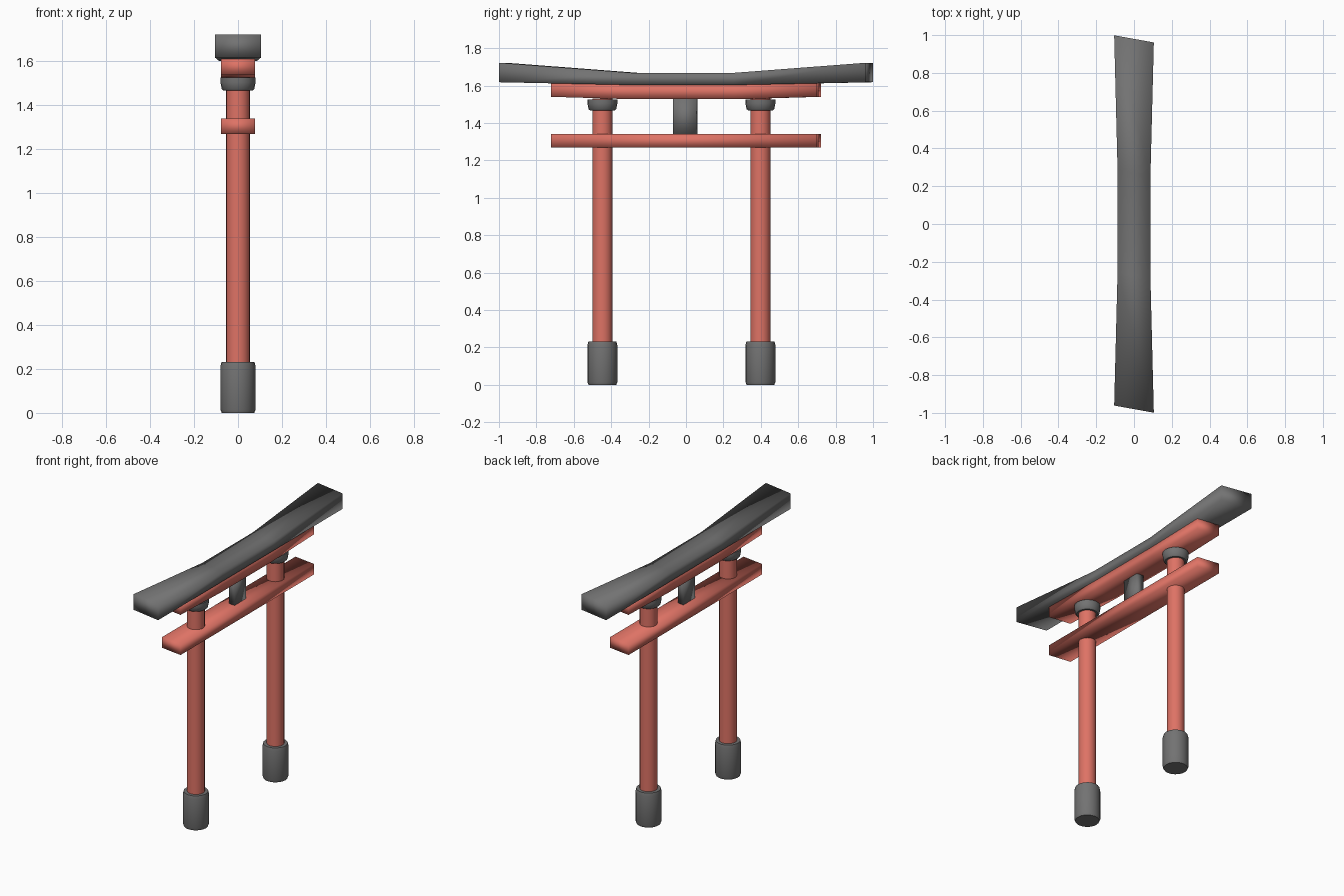
import bpy, bmesh, math

if "Cube" in bpy.data.objects:
    bpy.data.objects.remove(bpy.data.objects["Cube"])


def material(name, rgb):
    m = bpy.data.materials.new(name)
    m.diffuse_color = (*rgb, 1)
    m.use_nodes = True
    m.node_tree.nodes["Principled BSDF"].inputs["Base Color"].default_value = m.diffuse_color
    return m


RED = material("red_paint", (0.73, 0.17, 0.13))
DARK = material("dark_grey", (0.17, 0.17, 0.17))


def finish(name, bm, mat):
    bmesh.ops.recalc_face_normals(bm, faces=bm.faces)
    for f in bm.faces:
        f.smooth = True
    me = bpy.data.meshes.new(name)
    bm.to_mesh(me)
    bm.free()
    me.materials.append(mat)
    ob = bpy.data.objects.new(name, me)
    bpy.context.collection.objects.link(ob)
    return ob


def beam(name, rings, skew, mat):
    """Loft rectangles (y, half width, bottom, top) along y; skew slants the ends."""
    bm = bmesh.new()
    loops = []
    for y, w, z0, z1 in rings:
        corners = [(-w, z0), (w, z0), (w, z1), (-w, z1)]
        loops.append([bm.verts.new((x, y - skew * x, z)) for x, z in corners])
    for a, b in zip(loops, loops[1:]):
        for i in range(4):
            j = (i + 1) % 4
            bm.faces.new((a[i], a[j], b[j], b[i]))
    bm.faces.new(loops[0])
    bm.faces.new(loops[-1])
    return finish(name, bm, mat)


def lathe(name, y, profile, mat, n=20):
    """Turn a (radius, z) profile around a vertical axis at x=0."""
    bm = bmesh.new()
    loops = [[bm.verts.new((r * math.cos(2 * math.pi * k / n),
                            y + r * math.sin(2 * math.pi * k / n), z))
              for k in range(n)] for r, z in profile]
    for a, b in zip(loops, loops[1:]):
        for i in range(n):
            j = (i + 1) % n
            bm.faces.new((a[i], a[j], b[j], b[i]))
    bm.faces.new(loops[0])
    bm.faces.new(loops[-1])
    ob = finish(name, bm, mat)
    ob.data.set_sharp_from_angle(angle=math.radians(40))
    return ob


# Upswept top lintel
end, mid = (0.105, 1.618, 1.722), (0.087, 1.603, 1.668)
beam("top_lintel", [(-0.98, *end), (-0.27, *mid), (0.27, *mid), (0.98, *end)], 0.18, DARK)

# Second lintel directly beneath it
end, mid = (0.077, 1.54, 1.612), (0.077, 1.527, 1.607)
beam("second_lintel", [(-0.71, *end), (-0.27, *mid), (0.27, *mid), (0.71, *end)], 0.14, RED)

# Straight tie beam and the short strut above it
beam("tie_beam", [(-0.71, 0.077, 1.27, 1.34), (0.71, 0.077, 1.27, 1.34)], 0.14, RED)
beam("centre_strut", [(-0.067, 0.023, 1.33, 1.535), (0.058, 0.023, 1.33, 1.535)], 0.14, DARK)

# Pillars with foot sleeves and collars
for side, y in (("left", -0.447), ("right", 0.398)):
    lathe(side + "_pillar", y, [(0.054, 0.02), (0.054, 1.53)], RED)
    lathe(side + "_foot", y, [(0.074, 0), (0.08, 0.015), (0.08, 0.212), (0.075, 0.232)], DARK)
    lathe(side + "_collar", y, [(0.066, 1.467), (0.074, 1.474), (0.08, 1.505), (0.08, 1.526)], DARK)
